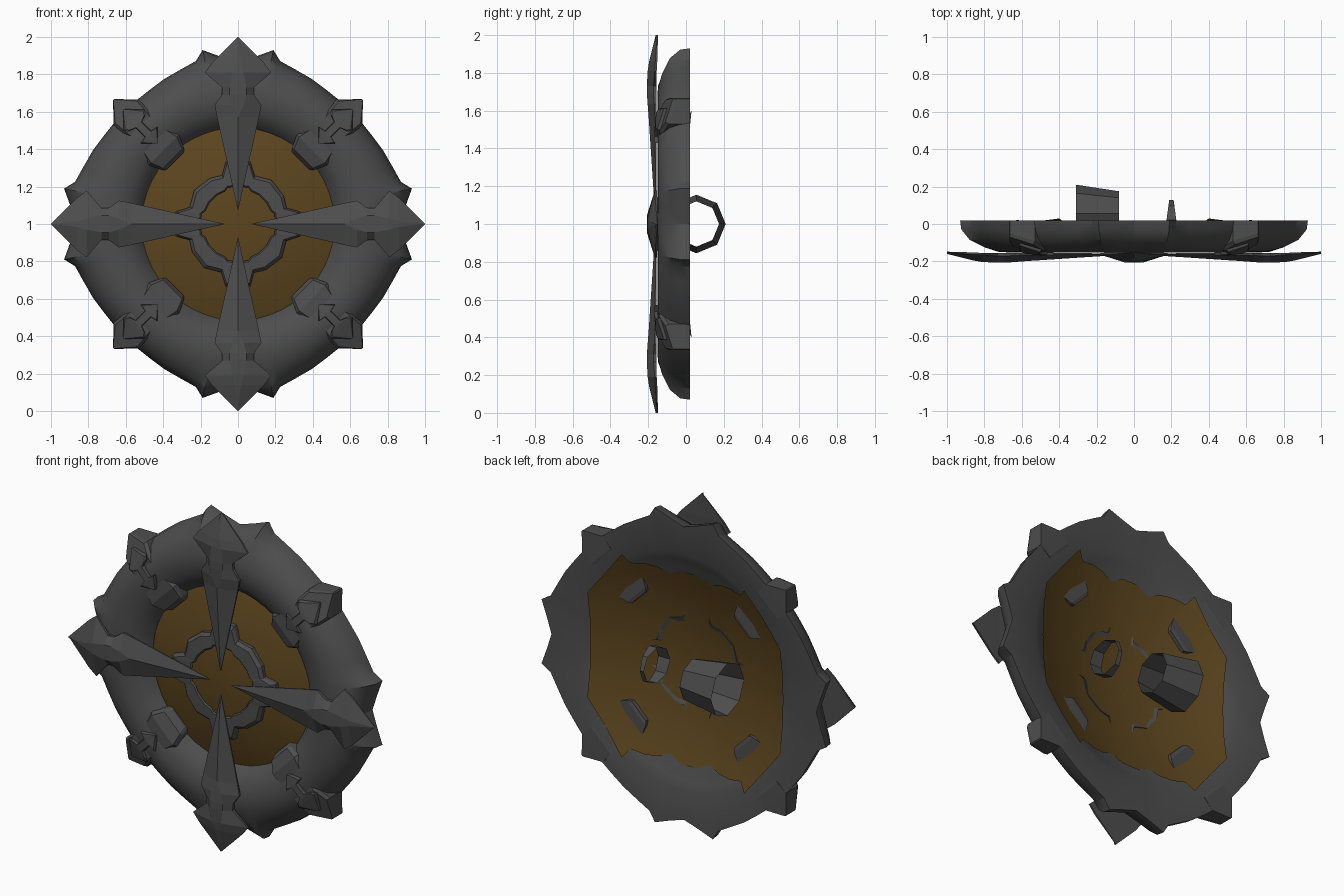
import bpy, bmesh, math

cube = bpy.data.objects.get("Cube")
if cube:
    bpy.data.objects.remove(cube)


def material(name, rgb):
    m = bpy.data.materials.new(name)
    m.use_nodes = True
    m.diffuse_color = (*rgb, 1)
    bsdf = m.node_tree.nodes["Principled BSDF"]
    bsdf.inputs["Base Color"].default_value = (*rgb, 1)
    bsdf.inputs["Roughness"].default_value = 0.8
    return m


IRON = material("dark_iron", (0.075, 0.075, 0.075))
WOOD = material("brown_wood", (0.108, 0.06, 0.013))


def polar(r, t, y, deg):
    """Point at distance r along a spoke, offset t sideways, at depth y."""
    a = math.radians(deg)
    return (r * math.cos(a) - t * math.sin(a), y, 1 + r * math.sin(a) + t * math.cos(a))


def finish(name, bm, mat, smooth=None, solid=True):
    bmesh.ops.remove_doubles(bm, verts=bm.verts[:], dist=1e-4)
    if solid:
        bmesh.ops.recalc_face_normals(bm, faces=bm.faces[:])
    me = bpy.data.meshes.new(name)
    bm.to_mesh(me)
    bm.free()
    me.materials.append(mat)
    ob = bpy.data.objects.new(name, me)
    bpy.context.collection.objects.link(ob)
    if smooth:
        bpy.ops.object.select_all(action="DESELECT")
        ob.select_set(True)
        bpy.context.view_layer.objects.active = ob
        bpy.ops.object.shade_smooth_by_angle(angle=math.radians(smooth))


def loft(name, rings, mat, caps=True, wrap=False, smooth=None):
    """Skin a sequence of closed loops."""
    bm = bmesh.new()
    loops = [[bm.verts.new(p) for p in ring] for ring in rings]
    pairs = list(zip(loops, loops[1:]))
    if wrap:
        pairs.append((loops[-1], loops[0]))
    for a, b in pairs:
        n = len(a)
        for i in range(n):
            j = (i + 1) % n
            bm.faces.new((a[i], a[j], b[j], b[i]))
    if caps:
        bm.faces.new(loops[0])
        bm.faces.new(loops[-1])
    finish(name, bm, mat, smooth, solid=caps or wrap)


def spoke(name, sections, deg):
    """Loft along a spoke; sections are r, half width, edge y, front half width, front y, back y."""
    rings = []
    for r, w, ye, wf, yf, yb in sections:
        shape = [(-w, yb), (-w, ye), (-wf, yf), (wf, yf), (w, ye), (w, yb)]
        rings.append([polar(r, t, y, deg) for t, y in shape])
    loft(name, rings, IRON)


def interp(table, x):
    for (a, ya), (b, yb) in zip(table, table[1:]):
        if x <= b:
            return ya + (yb - ya) * (x - a) / (b - a)
    return table[-1][1]


# Rounded rim with a spiked outer edge and a dished back
octant = [(0, 0.865), (6, 0.9), (11.5, 0.949), (14.5, 0.9), (20, 0.882), (27, 0.87), (34, 0.858), (45, 0.86)]
outline = []
for k in range(4):
    outline += [(90 * k + a, r) for a, r in octant]
    outline += [(90 * k + 90 - a, r) for a, r in octant[-2:0:-1]]
# profile: depth, radius, share of the outline's deviation kept
profile = [(0.02, 0.885, 1), (-0.03, 0.878, 1), (-0.085, 0.845, 0.8), (-0.125, 0.79, 0.4),
           (-0.148, 0.73, 0), (-0.152, 0.67, 0), (-0.135, 0.6, 0), (-0.1, 0.545, 0),
           (-0.056, 0.515, 0), (-0.05, 0.53, 0), (-0.03, 0.6, 0), (-0.01, 0.65, 0), (0.011, 0.7, 0)]
loft("rim", [[polar(r + keep * (edge - 0.885), 0, y, a) for a, edge in outline]
             for y, r, keep in profile], IRON, caps=False, wrap=True, smooth=28)

# Domed wooden sheet, bulging to the front
half = [(0.63, 0), (0.63, 0.16), (0.63, 0.31), (0.515, 0.455), (0.4, 0.6), (0.36, 0.55),
        (0.28, 0.565), (0.2, 0.56), (0.13, 0.53), (0.05, 0.57)]
border = half + [(-x, z) for x, z in half[::-1]]
border += [(-x, -z) for x, z in border[1:-1]]


def dome(x, z):
    return -0.135 + 0.155 * (x * x + z * z) / 0.49


loft("wood_dome", [[(s * x, dome(s * x, s * z), 1 + s * z) for x, z in border]
                   for s in [i / 12 for i in range(13)]], WOOD, caps=False, smooth=30)

# Centre frame: stepped ring with points under each blade
outer_q = [(0.345, 0), (0.335, 0.065), (0.26, 0.085), (0.245, 0.15), (0.18, 0.235), (0.09, 0.258), (0.065, 0.335)]
inner_q = [(0.2, 0), (0.195, 0.055), (0.175, 0.07), (0.155, 0.11), (0.11, 0.155), (0.07, 0.175), (0.055, 0.195)]


def quarter_turns(pts):
    out = []
    for _ in range(4):
        out += pts
        pts = [(-z, x) for x, z in pts]
    return out


outer, inner = quarter_turns(outer_q), quarter_turns(inner_q)
frame = [[(s * x, y, 1 + s * z) for x, z in pts]
         for pts, s, y in ((outer, 1, -0.104), (outer, 1, -0.13), (outer, 0.94, -0.148),
                           (inner, 1.04, -0.152), (inner, 1, -0.145))]
loft("centre_frame", frame, IRON, caps=False, wrap=True)

# Four ridged blades
blade = [(0.07, 0.0, -0.16, 0, -0.165, -0.157), (0.57, 0.112, -0.165, 0, -0.198, -0.155),
         (0.635, 0.125, -0.168, 0.03, -0.203, -0.155), (0.69, 0.087, -0.172, 0.045, -0.207, -0.155),
         (0.73, 0.085, -0.172, 0.045, -0.207, -0.155), (0.81, 0.178, -0.165, 0.03, -0.203, -0.155),
         (0.86, 0.14, -0.163, 0.015, -0.195, -0.152), (1.0, 0.0, -0.152, 0, -0.16, -0.148)]
for k in range(4):
    spoke("blade", blade, 90 * k)

# Diagonal bosses that swell out of the rim, with raised double arrows
# boss: r, half width, front y, back y
boss = [(0.475, 0.065, -0.075, -0.04), (0.495, 0.085, -0.115, -0.035), (0.56, 0.115, -0.142, -0.036),
        (0.62, 0.1, -0.143, -0.03), (0.7, 0.08, -0.14, 0.0), (0.77, 0.09, -0.142, 0.018),
        (0.845, 0.097, -0.11, 0.02), (0.94, 0.004, -0.07, 0.02)]
surface = [(0.48, -0.11), (0.6, -0.143), (0.66, -0.152), (0.73, -0.15), (0.77, -0.142), (0.845, -0.11), (0.94, -0.07)]
arrow = [(0.61, 0.003), (0.672, 0.065), (0.68, 0.024), (0.75, 0.024), (0.765, 0.065), (0.785, 0.08), (0.866, 0.003)]
for k in range(4):
    deg = 45 + 90 * k
    spoke("corner_boss", [(r, w, y + 0.02, 0.85 * w, y, yb) for r, w, y, yb in boss], deg)
    lifted = [(r, w, interp(surface, r)) for r, w in arrow]
    spoke("arrow_plate", [(r, w, y - 0.01, 0.85 * w, y - 0.016, y + 0.03) for r, w, y in lifted], deg)


# Arm loop and hand grip: open tapered octagonal bands
def band(name, cy, left, right, taper):
    """left and right are (x, radius); taper pulls the edges together at the back."""
    bm = bmesh.new()
    rows = []
    for (x, r), s in ((left, 1), (right, -1)):
        row = []
        for i in range(8):
            a = i * math.pi / 4
            row.append(bm.verts.new((x + s * taper * (1 + math.cos(a)) / 2,
                                     cy + r * math.cos(a), 1 + r * math.sin(a))))
        rows.append(row)
    for i in range(8):
        j = (i + 1) % 8
        bm.faces.new((rows[0][i], rows[0][j], rows[1][j], rows[1][i]))
    finish(name, bm, IRON)


band("arm_loop", 0.055, (-0.31, 0.155), (-0.08, 0.12), 0)
band("hand_grip", 0.022, (0.16, 0.105), (0.24, 0.105), 0.028)
